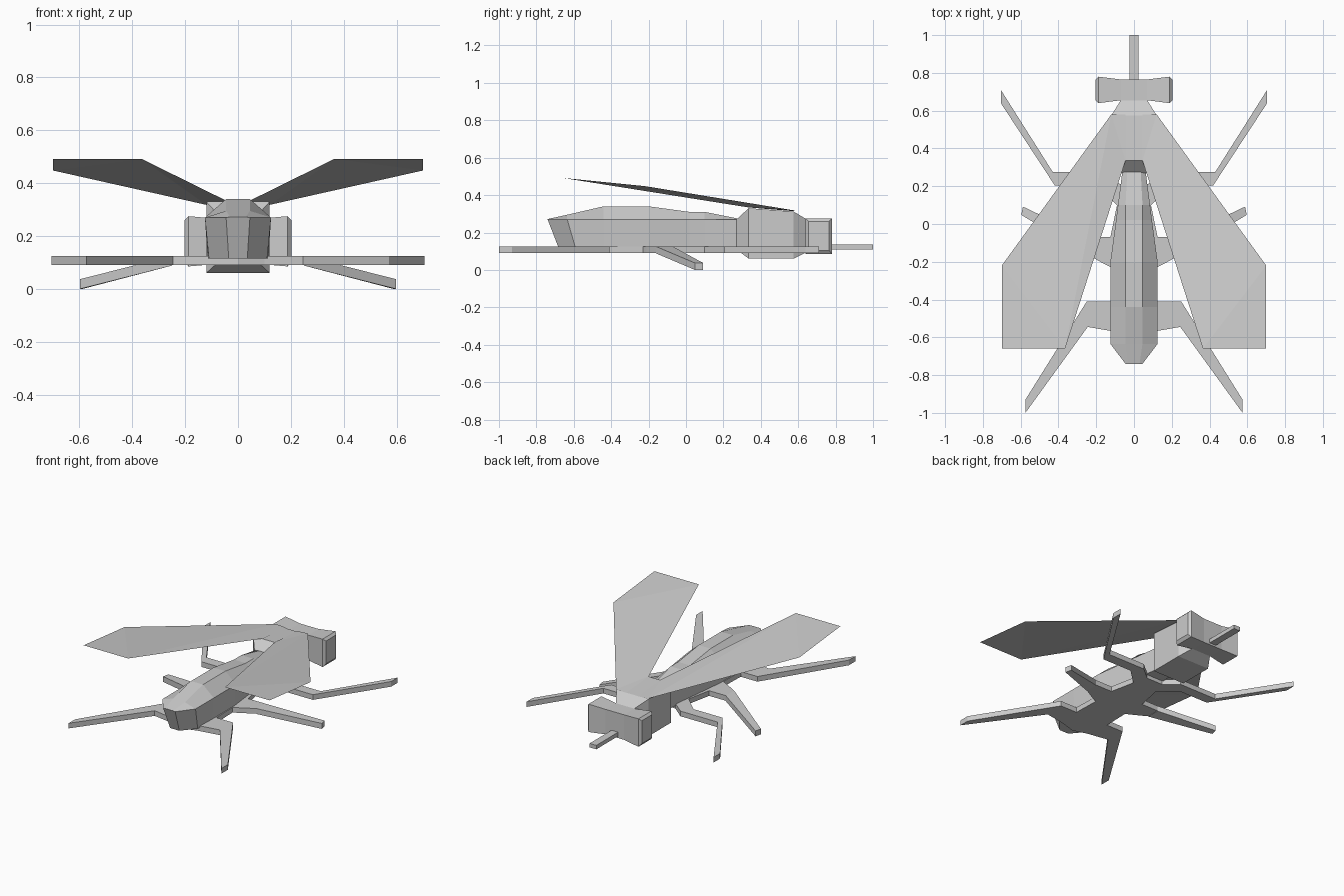
import bpy, bmesh

if "Cube" in bpy.data.objects:
    bpy.data.objects.remove(bpy.data.objects["Cube"])


def make(name, verts, faces, mirror=False):
    """Flat-shaded mesh object, optionally mirrored across x = 0."""
    me = bpy.data.meshes.new(name)
    bm = bmesh.new()
    vs = [bm.verts.new(v) for v in verts]
    for f in faces:
        bm.faces.new([vs[i] for i in f])
    if mirror:  # drop the inner wall on the centre line
        wall = [f for f in bm.faces if all(abs(v.co.x) < 1e-5 for v in f.verts)]
        bmesh.ops.delete(bm, geom=wall, context='FACES_ONLY')
    bmesh.ops.recalc_face_normals(bm, faces=bm.faces)
    bm.to_mesh(me)
    bm.free()
    ob = bpy.data.objects.new(name, me)
    bpy.context.collection.objects.link(ob)
    if mirror:
        ob.modifiers.new("Mirror", 'MIRROR')
    return ob


def slab(name, top, thickness, mirror=False):
    """Solid from a top outline of 3D points, thickened downwards."""
    n = len(top)
    verts = list(top) + [(x, y, z - thickness) for x, y, z in top]
    faces = [tuple(range(n)), tuple(range(n, 2 * n))]
    faces += [(i, (i + 1) % n, n + (i + 1) % n, n + i) for i in range(n)]
    return make(name, verts, faces, mirror)


def loft(name, sections):
    """Bridge half sections (x >= 0), reflected into closed rings."""
    rings = [s + [(-x, y, z) for x, y, z in reversed(s)] for s in sections]
    n = len(rings[0])
    verts = [p for r in rings for p in r]
    faces = [tuple(range(n)), tuple(range(len(verts) - n, len(verts)))]
    for k in range(len(rings) - 1):
        a, b = k * n, k * n + n
        faces += [(a + i, a + (i + 1) % n, b + (i + 1) % n, b + i) for i in range(n)]
    return make(name, verts, faces)


# Abdomen: bottom y, side y, bottom half width, side half width, top half width, top z
abdomen = [(-.68, -.74, .035, .045, .03, .272),
           (-.59, -.635, .11, .125, .045, .295),
           (-.44, -.44, .115, .125, .045, .34),
           (-.20, -.20, .115, .125, .045, .34),
           (.02, .02, .09, .095, .045, .31),
           (.10, .10, .08, .085, .045, .31),
           (.29, .29, .06, .06, .035, .272)]
loft("abdomen", [[(wb, yb, .115), (ws, ys, .27), (wt, ys, zt)]
                 for yb, ys, wb, ws, wt, zt in abdomen])

# Thorax: box tapered at both ends
loft("thorax", [[(w, y, z0), (w, y, z1)] for y, w, z0, z1 in
                [(.27, .065, .11, .27), (.335, .12, .06, .33),
                 (.575, .12, .06, .312), (.655, .07, .10, .265)]])

# Head: pinched in the middle, with bevelled eye ends
stations = [(.203, .655, .765, .105, .26), (.188, .64, .78, .085, .275),
            (.07, .655, .765, .095, .265)]
stations += [(-s[0],) + s[1:] for s in reversed(stations)]
head_v = [(x, y, z) for x, y0, y1, z0, z1 in stations
          for y, z in ((y0, z0), (y1, z0), (y1, z1), (y0, z1))]
head_f = [(0, 1, 2, 3), (20, 21, 22, 23)]
head_f += [(4 * k + i, 4 * k + (i + 1) % 4, 4 * k + 4 + (i + 1) % 4, 4 * k + 4 + i)
           for k in range(5) for i in range(4)]
make("head", head_v, head_f)

# Mouthpart
slab("proboscis", [(-.025, .76, .135), (.025, .76, .135),
                   (.025, 1, .135), (-.025, 1, .135)], .027)

# Belly plate with front and rear legs in one flat outline
outline = [(0, -.6), (.1, -.57), (.245, -.545), (.575, -1), (.575, -.93),
           (.25, -.41), (.125, -.41), (.12, -.23), (.16, -.21), (.25, -.16),
           (.25, -.07), (.125, -.07), (.09, .1), (.2, .205), (.42, .205),
           (.705, .64), (.705, .71), (.43, .275), (.15, .275), (.06, .2), (0, .2)]
slab("belly_plate_and_legs", [(x, y, .125) for x, y in outline], .035, True)

# Middle legs sloping down to the ground
slab("middle_lower_leg", [(.25, -.16, .125), (.597, .048, .037),
                          (.588, .092, .037), (.25, -.07, .125)], .037, True)

# Wings: thin folded sheets
make("wing", [(.045, .335, .334), (.045, .58, .314), (.12, .58, .318),
              (.7, -.22, .448), (.7, -.66, .492), (.365, -.66, .492)],
     [(0, 1, 2), (0, 2, 5), (2, 3, 5), (3, 4, 5)], True)
